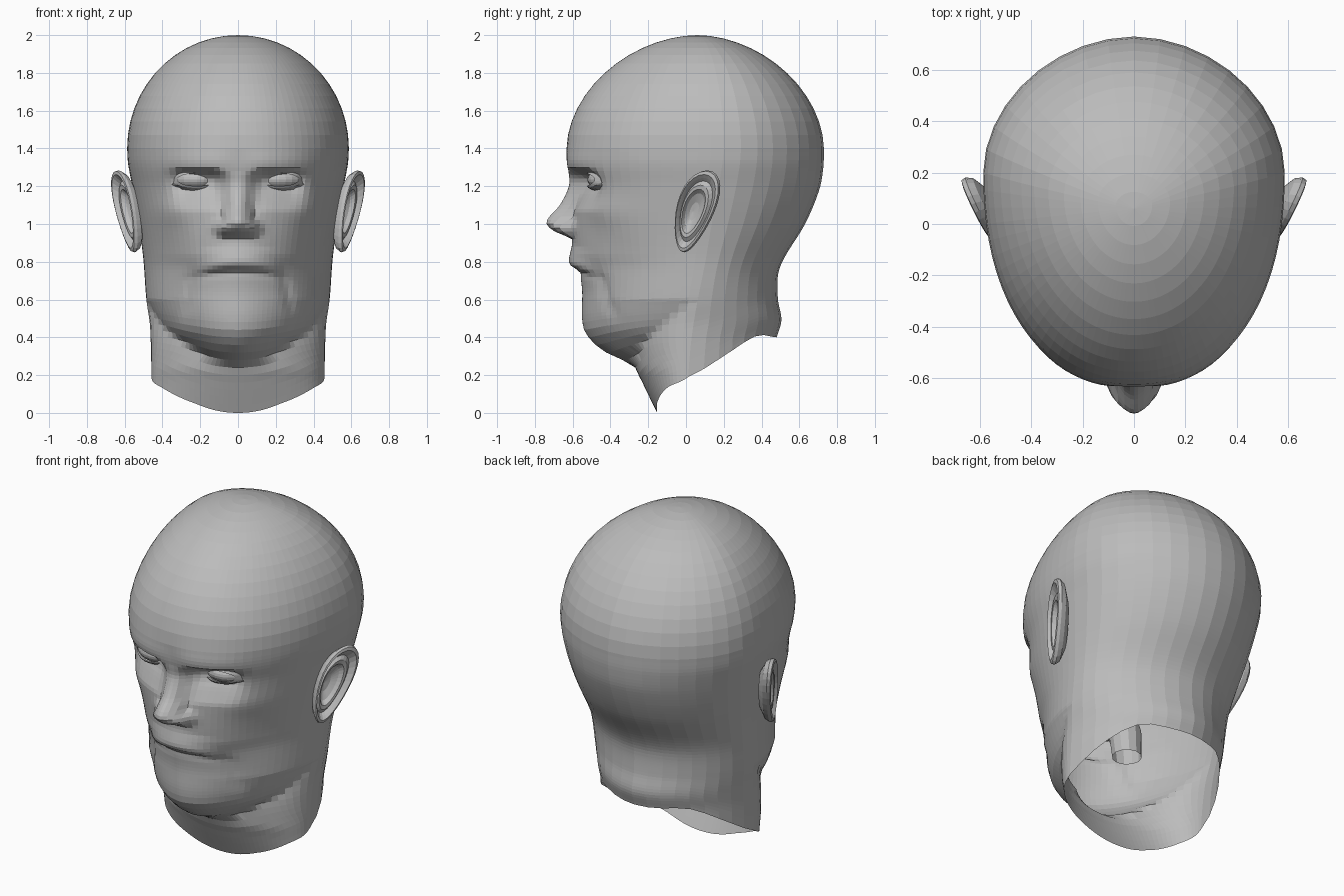
import bpy, bmesh
from math import sin, cos, pi, exp, sqrt, radians

if "Cube" in bpy.data.objects:
    bpy.data.objects.remove(bpy.data.objects["Cube"])

skin = bpy.data.materials.new("plain grey")
skin.use_nodes = True
GREY = (0.5, 0.5, 0.5, 1)
skin.diffuse_color = GREY
skin.node_tree.nodes["Principled BSDF"].inputs["Base Color"].default_value = GREY


def curve(points, t):
    """Smooth interpolation through (position, value) pairs, clamped at the ends."""
    if t <= points[0][0]:
        return points[0][1]
    if t >= points[-1][0]:
        return points[-1][1]
    i = max(k for k, q in enumerate(points) if q[0] <= t)

    def slope(k):
        a, b = points[max(k - 1, 0)], points[min(k + 1, len(points) - 1)]
        return (b[1] - a[1]) / (b[0] - a[0])
    (ta, va), (tb, vb) = points[i], points[i + 1]
    h = tb - ta
    s = (t - ta) / h
    r = 1 - s
    return (va * (1 + 2 * s) * r * r + vb * (3 - 2 * s) * s * s
            + h * s * r * (r * slope(i) - s * slope(i + 1)))


def bump(d, width, power=2):
    return exp(-abs(d / width) ** power)


def finish(name, bm, mirrored=False):
    bmesh.ops.recalc_face_normals(bm, faces=bm.faces)
    mesh = bpy.data.meshes.new(name)
    bm.to_mesh(mesh)
    bm.free()
    mesh.materials.append(skin)
    ob = bpy.data.objects.new(name, mesh)
    bpy.context.collection.objects.link(ob)
    if mirrored:
        ob.modifiers.new("mirror", 'MIRROR')


def loft(name, rings, tip=None, mirrored=False):
    """Skin closed rings of points; an optional tip closes the last ring."""
    bm = bmesh.new()
    rows = [[bm.verts.new(p) for p in ring] for ring in rings]
    n = len(rows[0])
    for a, b in zip(rows, rows[1:]):
        for j in range(n):
            k = (j + 1) % n
            bm.faces.new((a[j], a[k], b[k], b[j]))
    if tip:
        t = bm.verts.new(tip)
        for j in range(n):
            bm.faces.new((rows[-1][j], rows[-1][(j + 1) % n], t))
    finish(name, bm, mirrored)


# Head silhouette curves by height
FRONT = [(0, -.153), (.17, -.235), (.25, -.28), (.33, -.44), (.42, -.53), (.5, -.55),
         (.65, -.55), (.76, -.568), (.85, -.6), (1.2, -.605), (1.3, -.625), (1.4, -.632)]
NECK_FRONT = [(0, -.153), (.17, -.235), (.25, -.27), (.45, -.27), (.65, -.12), (.9, .02)]
BACK = [(.4, .48), (.49, .505), (.6, .487), (.73, .487), (.82, .52), (1, .63),
        (1.18, .705), (1.3, .727), (1.4, .73)]
WIDTH = [(0, .455), (.45, .465), (.6, .485), (.85, .505), (1.2, .56), (1.32, .582), (1.4, .587)]
JAW_WIDTH = [(.2, .3), (.35, .65), (.45, .88), (.6, 1)]
MIDDLE = [(0, 0), (.4, .03), (.8, .1), (1.3, .19), (1.4, .2)]
SQUARE = [(.3, 1.8), (.8, 1.87), (1.1, 2.08), (1.4, 2.22), (1.7, 2.07), (2, 2)]
BACK_SQUARE = [(.5, 1.8), (1.1, 1.9)]
RIM = [(-1, 0), (-.85, .055), (-.5, .13), (0, .19), (.5, .33), (.8, .41), (1, .4)]
# Facial feature curves
NOSE_HEIGHT = [(.925, 0), (.96, .09), (1.01, .135), (1.1, .065), (1.2, .015), (1.28, 0)]
NOSE_WIDTH = [(.95, .11), (1.03, .09), (1.1, .075), (1.25, .07)]
SOCKET = [(1.07, 0), (1.15, .55), (1.2, .95), (1.25, 1), (1.3, 0)]
LIP = [(-.05, 0), (-.025, .9), (0, 1), (.04, .45), (.09, 0)]
CROWN = 1.4


def relief(x, z):
    """Forward offset of the face surface."""
    x = abs(x)
    d = .012 * bump(z - 1.33, .06) * bump(x - .22, .17, 4)
    d -= .075 * curve(SOCKET, z + .3 * max(0, .14 - x)) * bump(x - .205, .13, 4)
    d += curve(NOSE_HEIGHT, z) * max(0, 1 - (x / curve(NOSE_WIDTH, z)) ** 2) ** .9
    d += .04 * bump(x - .09, .035) * bump(z - .985, .035)
    s = z - .8 + .5 * x * x
    mask = bump(x, .21, 4)
    d += mask * (.036 * curve(LIP, s) - .006 * bump(s + .06, .02))
    d -= .016 * bump(x - .24 - .2 * (.74 - z), .03) * bump(z - .64, .13, 4)
    d += .02 * bump(x - .36, .09) * bump(z - 1.07, .08)
    d -= .015 * bump(x - .38, .09) * bump(z - .82, .12)
    return d


def head_point(a, z):
    """Surface point at angle a from the front and height z."""
    s, c = sin(a), cos(a)
    t = max(0, (z - CROWN) / (2 - CROWN))
    f, fw = [(1 - t ** q) ** (1 / q) for q in (1.85, 2)]
    w = curve(WIDTH, z) * fw
    apex = .06
    mid = apex + (curve(MIDDLE, z) - apex) * f if t else curve(MIDDLE, z)
    end = curve(FRONT if c > 0 else BACK, z)
    if t:
        end = apex + (end - apex) * f
    if c > 0:
        # the jaw in front and the neck behind it, whichever lies further out
        p = curve(SQUARE, z)
        r = ((abs(s) / curve(JAW_WIDTH, z)) ** p + c ** p) ** (-1 / p)
        if z < .9:
            stretch = (end - mid) / (curve(NECK_FRONT, z) - mid)
            r = max(r, (s * s + (c * stretch) ** 2) ** -.5)
    else:
        p = curve(BACK_SQUARE, z)
        r = (abs(s) ** p + abs(c) ** p) ** (-1 / p)
    x, y = w * r * s, mid + (end - mid) * r * abs(c)
    if c > 0:
        y -= relief(x, z)
    return x, y, z


# Head and neck shell, open at the slanted neck rim
COLS = 24
half = [pi / 2 * (k / COLS) ** 1.25 for k in range(COLS + 1)]
half += [radians(d) for d in range(100, 181, 10)]
angles = [-a for a in reversed(half[1:-1])] + half
levels = [.04 * k for k in range(12)] + [.48 + .02 * k for k in range(46)]
levels += [CROWN + (2 - CROWN) * sin(pi / 2 * k / 13) for k in range(13)]
JAW = .7
rings = []
for level in levels:
    ring = []
    for a in angles:
        rim = curve(RIM, -cos(a))
        z = rim + level * (JAW - rim) / JAW if level < JAW else level
        ring.append(head_point(a, z))
    rings.append(ring)
loft("head", rings, tip=(0, .06, 2))

# Ears: thin back, folded rim and bowl, as scaled outlines at different depths
EAR = [(.6, -.06), (.92, -.03), (1, -.004), (.98, .014), (.9, .018), (.82, .004), (.74, -.012),
       (.64, .002), (.54, 0), (.44, -.022), (.22, -.04)]


def ear_point(a, scale, depth):
    v = .217 * scale * sin(a)
    u = .1 * scale * cos(a) * (1 + 1.3 * v) - .03 * (1 - scale)
    return .592 + .45 * u + .2 * v + .9 * depth, .05 + u + .28 * v - .4 * depth, 1.067 + v


SEG = 28
loft("ears", [[ear_point(2 * pi * k / SEG, s, d) for k in range(SEG)] for s, d in EAR],
     tip=ear_point(0, 0, -.045), mirrored=True)

# Eyeballs
EYE = (.217, -.382, 1.235)
BALL = .14
bm = bmesh.new()
bmesh.ops.create_uvsphere(bm, u_segments=24, v_segments=16, radius=BALL)
bmesh.ops.scale(bm, vec=(1, 1, .5), verts=bm.verts)
bmesh.ops.translate(bm, vec=EYE, verts=bm.verts)
finish("eyeballs", bm, mirrored=True)


# Eyelids: almond ring around each eye opening
def lid_point(a, scale, radius):
    dx, dz = .105 * scale * cos(a), .034 * scale * sin(a)
    return EYE[0] + dx, EYE[1] - sqrt(max(radius ** 2 - dx * dx - dz * dz, .001)), EYE[2] + dz


LID = [(1, BALL - .005), (1, BALL + .006), (1.3, BALL + .002), (1.7, BALL - .02)]
loft("eyelids", [[lid_point(2 * pi * k / SEG, s, r) for k in range(SEG)] for s, r in LID],
     mirrored=True)

# Throat: tapered tube inside the head, open at the lower end
THROAT = [(-.5, .77, .05), (-.3, .8, .09), (-.12, .74, .1), (-.07, .63, .09), (-.06, .5, .08)]
rings = []
for i, (y, z, r) in enumerate(THROAT):
    tilt = pi / 2 * i / (len(THROAT) - 1)
    rings.append([(r * cos(b), y + r * sin(b) * sin(tilt), z + r * sin(b) * cos(tilt))
                  for b in (2 * pi * k / 12 for k in range(12))])
loft("throat", rings)
